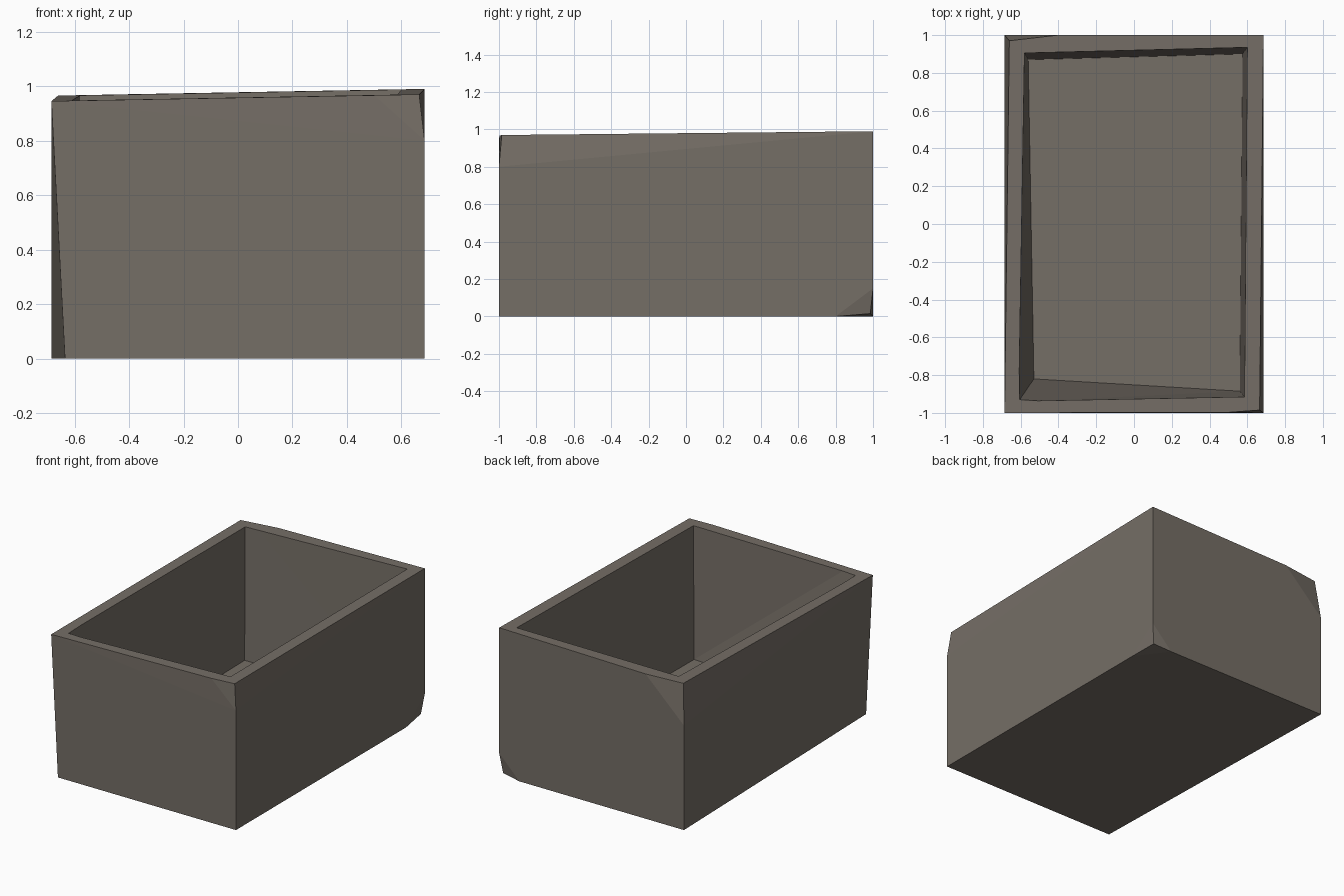
import bpy, bmesh
from mathutils import Vector

if "Cube" in bpy.data.objects:
    bpy.data.objects.remove(bpy.data.objects["Cube"])

stone = bpy.data.materials.new("grey_brown_stone")
stone.diffuse_color = (0.178, 0.156, 0.133, 1)
stone.use_nodes = True
stone.node_tree.nodes["Principled BSDF"].inputs["Base Color"].default_value = stone.diffuse_color


def rim_z(x, y):
    """Height of the slightly tilted rim plane."""
    return 0.9675 + 0.018 * x + 0.010 * y


def hull_object(name, points):
    """Flat-faced convex block through the given corners."""
    bm = bmesh.new()
    for p in points:
        bm.verts.new(p)
    res = bmesh.ops.convex_hull(bm, input=bm.verts[:])
    junk = [v for v in res["geom_interior"] if isinstance(v, bmesh.types.BMVert)]
    bmesh.ops.delete(bm, geom=junk, context='VERTS')
    bmesh.ops.dissolve_limit(bm, angle_limit=0.002, verts=bm.verts[:], edges=bm.edges[:])
    bmesh.ops.recalc_face_normals(bm, faces=bm.faces[:])
    me = bpy.data.meshes.new(name)
    bm.to_mesh(me)
    bm.free()
    me.materials.append(stone)
    ob = bpy.data.objects.new(name, me)
    bpy.context.collection.objects.link(ob)
    return ob


# Outer block: rim corners, chipped corners and base corners
rim = [(-0.685, -1), (0.50, -0.997), (0.665, -0.985),
       (0.685, 1), (-0.40, 1), (-0.66, 0.97)]
outer = [(x, y, rim_z(x, y)) for x, y in rim]
outer += [(0.685, -1, 0.80), (-0.685, 1, 0.70)]                 # below the rim chips
outer += [(-0.635, -1, 0), (0.685, -1, 0), (-0.685, 1, 0)]      # base
outer += [(0.685, 0.80, 0), (0.535, 1, 0),                      # chipped base corner
          (0.685, 1, 0.15), (0.666, 0.985, 0.015)]
trough = hull_object("stone_trough", outer)

# Cavity: uneven floor corners joined to the rim opening
floor = [(-0.53, -0.82), (0.56, -0.885), (0.575, 0.90), (-0.56, 0.87)]
opening = [(-0.605, -0.93), (0.585, -0.915), (0.60, 0.935), (-0.58, 0.905)]
cavity = []
for (fx, fy), (ox, oy) in zip(floor, opening):
    low = Vector((fx, fy, 0.09))
    top = Vector((ox, oy, rim_z(ox, oy)))
    cavity += [low, low + (top - low) * 1.1]
cutter = hull_object("cavity_cutter", cavity)
cutter.hide_render = True

mod = trough.modifiers.new("cavity", 'BOOLEAN')
mod.operation = 'DIFFERENCE'
mod.solver = 'EXACT'
mod.object = cutter
bpy.context.view_layer.objects.active = trough
trough.select_set(True)
bpy.ops.object.modifier_apply(modifier=mod.name)
bpy.data.objects.remove(cutter)
